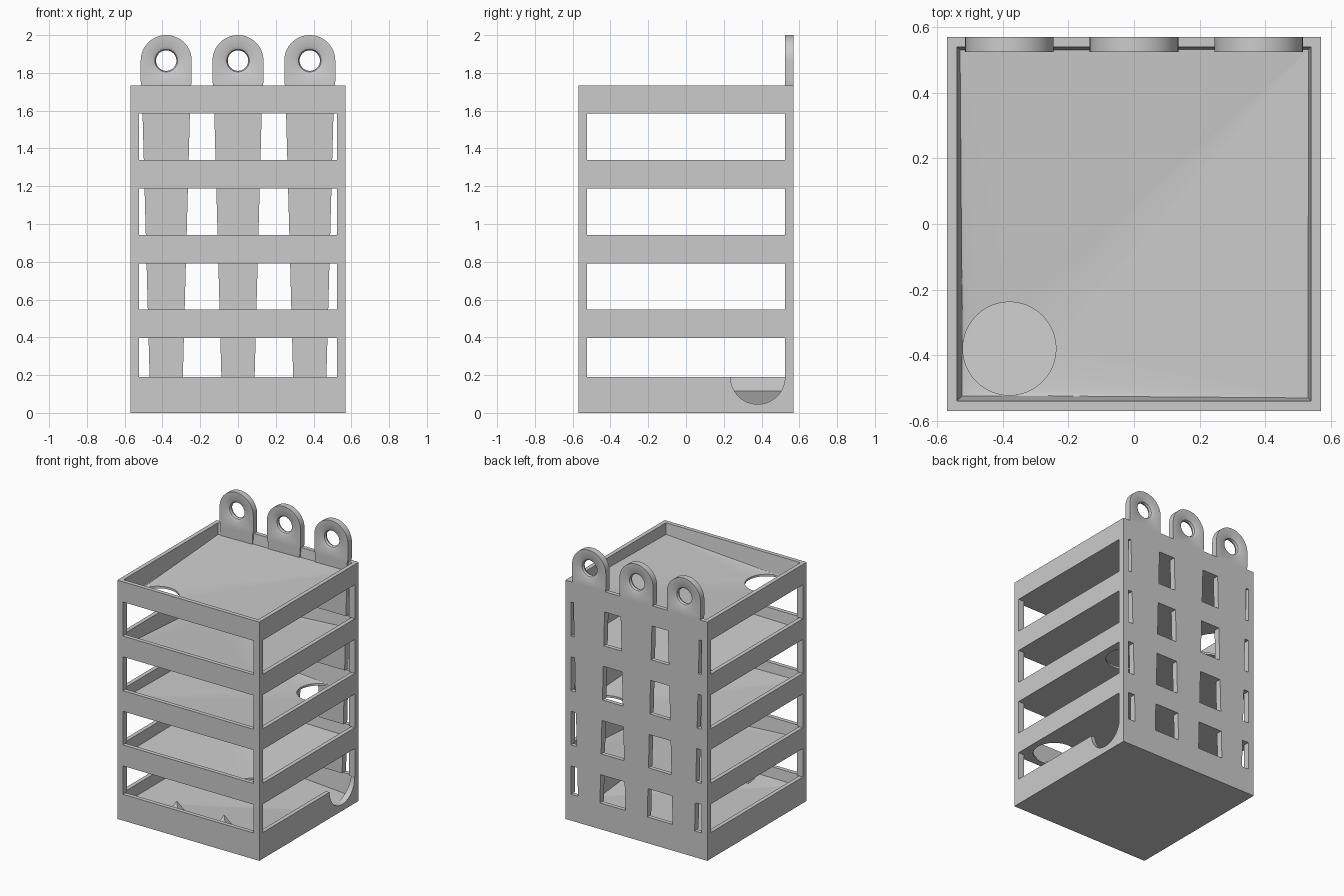
import bpy, bmesh, math
from mathutils import Matrix

if "Cube" in bpy.data.objects:
    bpy.data.objects.remove(bpy.data.objects["Cube"])

grey = bpy.data.materials.new("plain grey")
grey.diffuse_color = (0.6, 0.6, 0.6, 1)
grey.use_nodes = True
grey.node_tree.nodes["Principled BSDF"].inputs["Base Color"].default_value = grey.diffuse_color

W = 0.57            # outer half width
POST = 0.045        # corner post thickness
BASES = [0.0, 0.396, 0.792, 1.188, 1.585]     # underside of each storey
TOPS = [0.19, 0.548, 0.942, 1.338, 1.732]     # rim of each storey
COLS = (-0.38, 0.0, 0.38)


def make(name, verts, faces, rot=0.0):
    bm = bmesh.new()
    vs = [bm.verts.new(v) for v in verts]
    for f in faces:
        bm.faces.new([vs[i] for i in f])
    bmesh.ops.recalc_face_normals(bm, faces=bm.faces)
    bm.transform(Matrix.Rotation(rot, 4, 'Z'))
    me = bpy.data.meshes.new(name)
    bm.to_mesh(me)
    bm.free()
    me.materials.append(grey)
    ob = bpy.data.objects.new(name, me)
    bpy.context.collection.objects.link(ob)
    return ob


def square(h, z):
    return [(-h, -h, z), (h, -h, z), (h, h, z), (-h, h, z)]


def loops(rings, n, closed):
    """Quads joining consecutive rings of n vertices."""
    out = []
    for r in range(rings if closed else rings - 1):
        a, b = r * n, (r + 1) % rings * n
        out += [(a + i, a + (i + 1) % n, b + (i + 1) % n, b + i) for i in range(n)]
    return out


def prism(name, outline, y0, y1):
    """Extrude an (x, z) outline along y."""
    n = len(outline)
    verts = [(x, y, z) for y in (y0, y1) for x, z in outline]
    return make(name, verts, loops(2, n, False) + [range(n), range(n, 2 * n)])


# Storey walls: square rings, slightly tapered inside
walls = []
for k, (z0, z1) in enumerate(zip(BASES, TOPS)):
    v = square(W, z0) + square(W, z1) + square(0.54, z1) + square(0.522, z0)
    walls.append(make(f"storey_wall_{k + 1}", v, loops(4, 4, True)))

# Round exit notch in the right wall of the lowest storey
bpy.ops.mesh.primitive_cylinder_add(vertices=64, radius=0.144, depth=0.3,
                                    location=(0.55, 0.38, 0.19),
                                    rotation=(0, math.pi / 2, 0))
cutter = bpy.context.object
cutter.name = "exit_cutter"
cutter.data.materials.append(grey)
cutter.hide_render = True
cutter.display_type = 'WIRE'
mod = walls[0].modifiers.new("exit", 'BOOLEAN')
mod.operation = 'DIFFERENCE'
mod.solver = 'EXACT'
mod.object = cutter
bpy.context.view_layer.objects.active = walls[0]
bpy.ops.object.modifier_apply(modifier="exit")
bpy.data.objects.remove(cutter)

# Lowest floor, sloping to the exit
plan = [(-0.53, -0.53, 0.115), (0.53, -0.53, 0.115), (0.53, 0.236, 0.045),
        (0.53, 0.53, 0.045), (-0.53, 0.53, 0.115)]
make("exit_floor", plan + [(x, y, 0) for x, y, z in plan],
     [(0, 1, 2), (0, 2, 4), (2, 3, 4), range(5, 10)] + loops(2, 5, False))


# Upper floors: sloping to a round corner hole, turned a quarter per storey
def sloped_floor(name, z0, rot, n=48, r=0.142):
    hole = [(-0.38 + r * math.cos(i * math.tau / n),
             -0.38 + r * math.sin(i * math.tau / n)) for i in range(n)]
    corners = [(0.535, 0.535, 0.085), (-0.535, 0.535, 0.07),
               (-0.535, -0.535, 0.03), (0.535, -0.535, 0.07)]
    verts, faces = [], []
    for top in (1, 0):
        o = len(verts)
        verts += [(x, y, z0 + 0.015 * top) for x, y in hole]
        verts += [(x, y, z0 + z * top) for x, y, z in corners]
        for i in range(n):
            q = i * 4 // n
            faces.append((o + i, o + n + q, o + (i + 1) % n))
            if i % (n // 4) == 0:
                faces.append((o + i, o + n + (q - 1) % 4, o + n + q))
    m = n + 4
    faces += [(i, (i + 1) % n, m + (i + 1) % n, m + i) for i in range(n)]
    faces += [(n + i, n + (i + 1) % 4, m + n + (i + 1) % 4, m + n + i) for i in range(4)]
    return make(name, verts, faces, rot)


for k in range(1, 5):
    sloped_floor(f"sloped_floor_{k + 1}", BASES[k], -(4 - k) * math.pi / 2)


# Corner posts and tapered back columns in each gap
def half(z):
    return 0.088 + (z - 0.19) * 0.0268


def column(name, x, z0, z1, y0, y1):
    prism(name, [(x - half(z0), z0), (x + half(z0), z0),
                 (x + half(z1), z1), (x - half(z1), z1)], y0, y1)


for k in range(4):
    z0, z1 = TOPS[k], BASES[k + 1]
    for sx in (-1, 1):
        for sy in (-1, 1):
            xs = sorted((sx * W, sx * (W - POST)))
            ys = sorted((sy * W, sy * (W - POST)))
            prism("corner_post", [(xs[0], z0), (xs[1], z0), (xs[1], z1), (xs[0], z1)], *ys)
    for x in COLS:
        column("back_column", x, z0, z1, W - POST, W)
for x in COLS:
    column("tab_root", x, BASES[4] + 0.001, TOPS[4], W - POST, 0.56)


# Hanging tabs: rounded top, countersunk eyelet
def tab(x, n=64, r=0.135, zc=1.865):
    ang = [i * math.tau / n for i in range(n)]

    def outline(y):
        pts = []
        for a in ang:
            c, s = math.cos(a), math.sin(a)
            k = r if s >= 0 else r / max(abs(c), abs(s))
            taper = 0.97 if s < -0.7 else 1.0
            pts.append((x + k * c * taper, y, zc + k * s))
        return pts

    def circle(rad, y):
        return [(x + rad * math.cos(a), y, zc + rad * math.sin(a)) for a in ang]

    f, b = W - POST, W
    v = (outline(f) + outline(b) + circle(0.075, b) + circle(0.06, b - 0.008)
         + circle(0.054, b - 0.0225) + circle(0.06, f + 0.008) + circle(0.075, f))
    ob = make("hanging_tab", v, loops(7, n, True))
    bpy.ops.object.select_all(action='DESELECT')
    ob.select_set(True)
    bpy.context.view_layer.objects.active = ob
    bpy.ops.object.shade_smooth_by_angle(angle=math.radians(35))


for x in COLS:
    tab(x)

# Small pointed bumps on the lowest floor
for x in (-0.19, 0.19):
    make("floor_bump", [(x - 0.04, -0.47, 0.1), (x + 0.04, -0.47, 0.1),
                        (x + 0.04, -0.39, 0.1), (x - 0.04, -0.39, 0.1), (x, -0.43, 0.18)],
         [(0, 1, 2, 3), (0, 1, 4), (1, 2, 4), (2, 3, 4), (3, 0, 4)])
